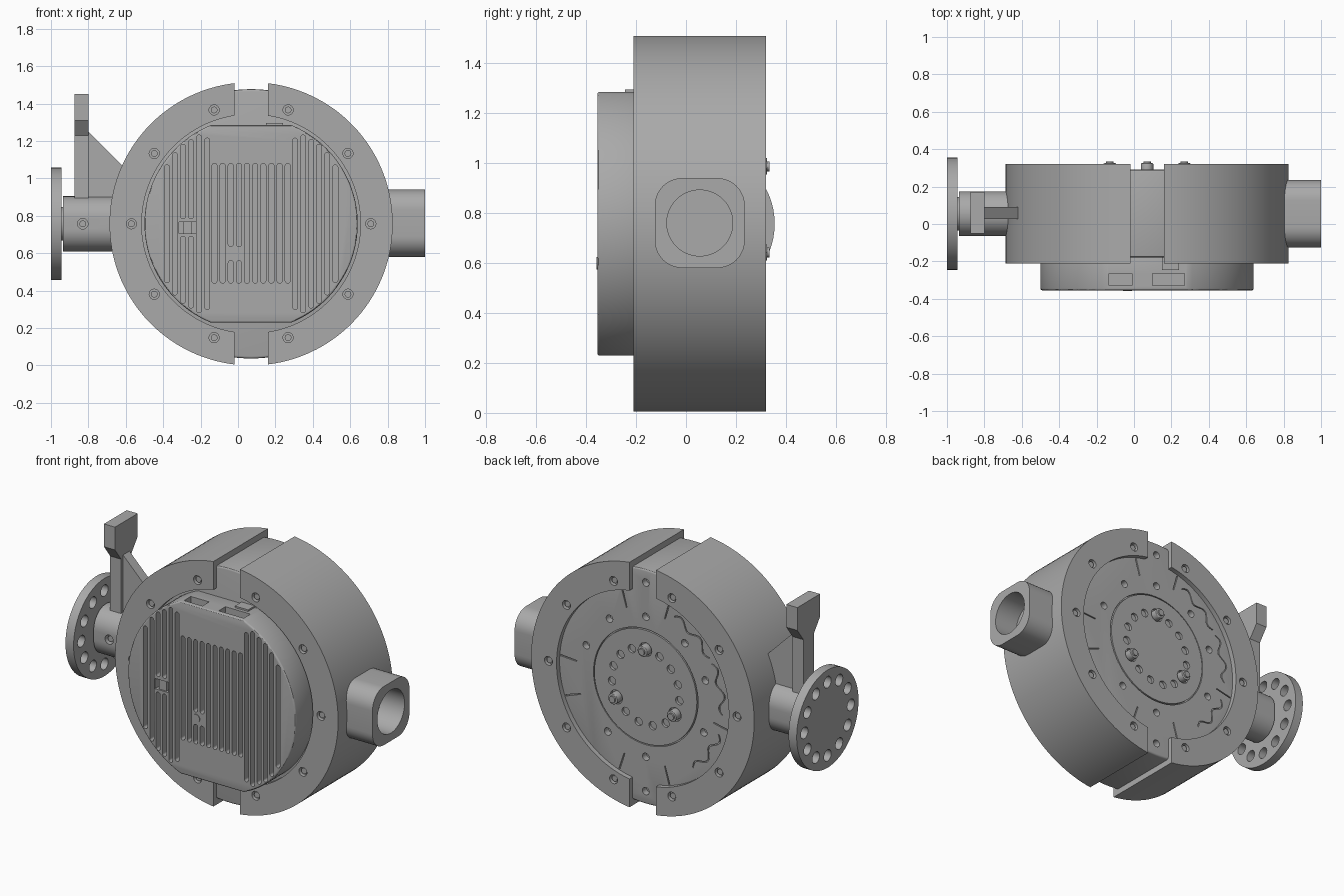
import bpy
import bmesh
from math import sin, cos, pi, radians, acos

if "Cube" in bpy.data.objects:
    bpy.data.objects.remove(bpy.data.objects["Cube"])

CX, CZ, CY = 0.07, 0.757, 0.055      # drum axis and port axis
R, RI, RC = 0.757, 0.585, 0.72       # ring outer, ring inner, core

grey = bpy.data.materials.new("machined grey")
grey.use_nodes = True
grey.diffuse_color = (0.4, 0.4, 0.4, 1)
grey.node_tree.nodes["Principled BSDF"].inputs["Base Color"].default_value = (0.4, 0.4, 0.4, 1)


# ---- outline helpers ----
def arc(cx, cz, r, a0, a1, n):
    return [(cx + r * cos(a0 + (a1 - a0) * i / n), cz + r * sin(a0 + (a1 - a0) * i / n))
            for i in range(n + 1)]


def circle(cx, cz, r, n=24):
    return arc(cx, cz, r, 0, 2 * pi, n)[:-1]


def rrect(cx, cz, w, h, r, n=6):
    pts = []
    for k, (sx, sz) in enumerate([(1, 1), (-1, 1), (-1, -1), (1, -1)]):
        pts += arc(cx + sx * (w / 2 - r), cz + sz * (h / 2 - r), r, k * pi / 2, (k + 1) * pi / 2, n)
    return pts


def rect(x0, x1, z0, z1):
    return [(x0, z0), (x1, z0), (x1, z1), (x0, z1)]


def polar(r, deg):
    return CX + r * cos(radians(deg)), CZ + r * sin(radians(deg))


# ---- solid helpers ----
AXES = {"x": lambda u, v, t: (t, u, v), "y": lambda u, v, t: (u, t, v), "z": lambda u, v, t: (u, v, t)}


def solid(name, outlines, axis, a, b, bevel=0.0):
    bm = bmesh.new()
    for pts in outlines:
        lo = [bm.verts.new(AXES[axis](u, v, a)) for u, v in pts]
        hi = [bm.verts.new(AXES[axis](u, v, b)) for u, v in pts]
        bm.faces.new(lo)
        bm.faces.new(hi[::-1])
        for i in range(len(pts)):
            j = (i + 1) % len(pts)
            bm.faces.new((lo[i], hi[i], hi[j], lo[j]))
    bmesh.ops.remove_doubles(bm, verts=bm.verts, dist=1e-5)
    bmesh.ops.recalc_face_normals(bm, faces=bm.faces)
    me = bpy.data.meshes.new(name)
    bm.to_mesh(me)
    bm.free()
    me.materials.append(grey)
    ob = bpy.data.objects.new(name, me)
    bpy.context.collection.objects.link(ob)
    if bevel:
        m = ob.modifiers.new("bevel", "BEVEL")
        m.width, m.segments, m.angle_limit = bevel, 3, radians(40)
        apply(ob, m)
    return ob


def select(ob):
    bpy.ops.object.select_all(action="DESELECT")
    ob.select_set(True)
    bpy.context.view_layer.objects.active = ob


def apply(ob, mod):
    select(ob)
    bpy.ops.object.modifier_apply(modifier=mod.name)


def cut(ob, outlines, axis, a, b):
    tool = solid("cutter", outlines, axis, a, b)
    tool.hide_render = True
    m = ob.modifiers.new("cut", "BOOLEAN")
    m.operation, m.solver, m.object = "DIFFERENCE", "EXACT", tool
    apply(ob, m)
    bpy.data.objects.remove(tool)


# ---- clamp ring halves with bolt sockets ----
for name, start, edge in (("ring_left", 0, 0.09), ("ring_right", pi, 0.09)):
    ao, ai = acos(edge / R), acos(edge / RI)
    outline = (arc(CX, CZ, R, start - ao, start + ao, 64)
               + arc(CX, CZ, RI, start + ai, start - ai, 64))
    half = solid(name, [outline], "y", -0.21, 0.32)
    first = -72 if start == 0 else 108
    spots = [polar(0.64, first + 36 * k) for k in range(5)]
    for y0, y1, yb in ((-0.3, -0.185, -0.2), (0.295, 0.4, 0.31)):
        cut(half, [circle(x, z, 0.027) for x, z in spots], "y", y0, y1)
        solid(name + "_bolts", [circle(x, z, 0.018, 16) for x, z in spots], "y",
              yb, yb + (0.03 if yb < 0 else -0.03))

# ---- core drum and its back face details ----
core = solid("core_drum", [circle(CX, CZ, RC, 128)], "y", -0.18, 0.29, 0.012)
cut(core, [circle(CX, CZ, 0.355, 64)], "y", 0.275, 0.4)
holes = [polar(0.64, a) for a in (90, 270)]
holes += [polar(0.43, a) for a in (20, 55, 90, 128, 160, 204, 270, 307)]
cut(core, [circle(x, z, 0.023, 16) for x, z in holes], "y", 0.25, 0.4)


def tick(deg):
    half_w = 0.4
    return [polar(0.47, deg - half_w), polar(0.58, deg - half_w),
            polar(0.58, deg + half_w), polar(0.47, deg + half_w)]


def wave(a0, a1, offset, n=28):
    line = [(0.52 + 0.022 * sin(i / n * 4 * pi), a0 + (a1 - a0) * i / n) for i in range(n + 1)]
    return ([polar(r + offset, a) for r, a in line]
            + [polar(r - offset, a) for r, a in reversed(line)])


cut(core, [tick(a) for a in (4, 74, 106, 192, 254, 288, 340)], "y", 0.282, 0.4)
cut(core, [wave(a, a + 34, 0.004) for a in (112, 150, 198)], "y", 0.282, 0.4)

hub = solid("back_hub_plate", [circle(CX, CZ, 0.348, 64)], "y", 0.26, 0.292)
cut(hub, [circle(*polar(0.23, 90 + 24 * k), 0.025 if k % 5 else 0.042, 20) for k in range(15)],
    "y", 0.27, 0.4)
studs = [polar(0.23, a) for a in (90, 210, 330)]
solid("hub_stud_bases", [circle(x, z, 0.033, 20) for x, z in studs], "y", 0.26, 0.325, 0.004)
solid("hub_stud_tips", [circle(x, z, 0.02, 16) for x, z in studs], "y", 0.26, 0.335)

# ---- front module: disc with flat top and bottom, slots and pockets ----
RM, HM = 0.57, 0.528
af = acos(HM / RM)
outline = (arc(CX, CZ, RM, -pi / 2 + af, pi / 2 - af, 48)
           + arc(CX, CZ, RM, pi / 2 + af, 3 * pi / 2 - af, 48))
module = solid("front_module", [outline], "y", -0.355, -0.17, 0.01)


def slot(x, z0, z1):
    return rrect(x, (z0 + z1) / 2, 0.027, z1 - z0, 0.0134)


slots = []
for k, half_h in enumerate((0.315, 0.38, 0.425, 0.45, 0.475, 0.458)):
    d = 0.45 - 0.043 * k
    slots.append(slot(CX + d, CZ - half_h, CZ + half_h))
    if k in (2, 3):                      # interrupted by the small window
        slots.append(slot(CX - d, CZ - half_h, 0.69))
        slots.append(slot(CX - d, 0.785, CZ + half_h))
    else:
        slots.append(slot(CX - d, CZ - half_h, CZ + half_h))
for k in range(10):
    x = CX + (k - 4.5) * 0.0435
    if k in (2, 3):                      # interrupted by the sensor eye
        slots += [slot(x, 0.44, 0.56), slot(x, 0.635, 1.08)]
    else:
        slots.append(slot(x, 0.44, 1.08))
slots.append(rect(-0.315, -0.225, 0.705, 0.768))
cut(module, slots, "y", -0.5, -0.315)
solid("window_bar", [rect(-0.295, -0.245, 0.705, 0.768)], "y", -0.345, -0.3)
solid("sensor_eye", [circle(-0.035, 0.598, 0.025)], "y", -0.358, -0.34)
cut(module, [rect(-0.135, -0.01, -0.33, -0.265), rect(0.1, 0.27, -0.33, -0.265)], "z", 1.235, 1.5)
solid("module_latch", [rect(0.15, 0.24, -0.245, -0.17)], "z", 1.2, 1.295)

# ---- square outlet port on the left ----
port = solid("outlet_port", [rrect(CY, 0.76, 0.36, 0.36, 0.11, 10)], "x", 0.7, 1.0)
cut(port, [circle(CY, 0.76, 0.132, 48)], "x", 0.84, 1.1)

# ---- neck and drilled flange on the right ----
neck = solid("flange_neck", [rrect(CY, CZ, 0.24, 0.295, 0.118, 12)], "x", -0.935, -0.6)
cut(neck, [circle(-0.83, CZ, 0.028)], "y", -0.3, -0.03)
solid("neck_screw", [circle(-0.83, CZ, 0.018, 16)], "y", -0.05, 0)
solid("flange_shaft", [circle(CY, CZ, 0.09, 32)], "x", -0.96, -0.9)
flange = solid("drilled_flange", [circle(CY, CZ, 0.3, 64)], "x", -1.0, -0.945)
cut(flange, [circle(CY + 0.225 * cos(k * pi / 6), CZ + 0.225 * sin(k * pi / 6), 0.035)
             for k in range(12)], "x", -1.1, -0.9)

# ---- lever handle with gusset ----
side = [(0.05, 0.86), (0.05, 1.23), (0.11, 1.31), (0.11, 1.45)]
solid("lever", [[(CY + 0.005 + y, z) for y, z in side]
                + [(CY + 0.005 - y, z) for y, z in reversed(side)]], "x", -0.875, -0.8)
solid("lever_gusset", [[(-0.82, 0.85), (-0.6, 0.85), (-0.6, 1.05), (-0.82, 1.27)]],
      "y", 0.028, 0.09)

# ---- shading ----
for ob in list(bpy.context.scene.objects):
    if ob.type == "MESH":
        select(ob)
        bpy.ops.object.shade_smooth_by_angle(angle=radians(30))
